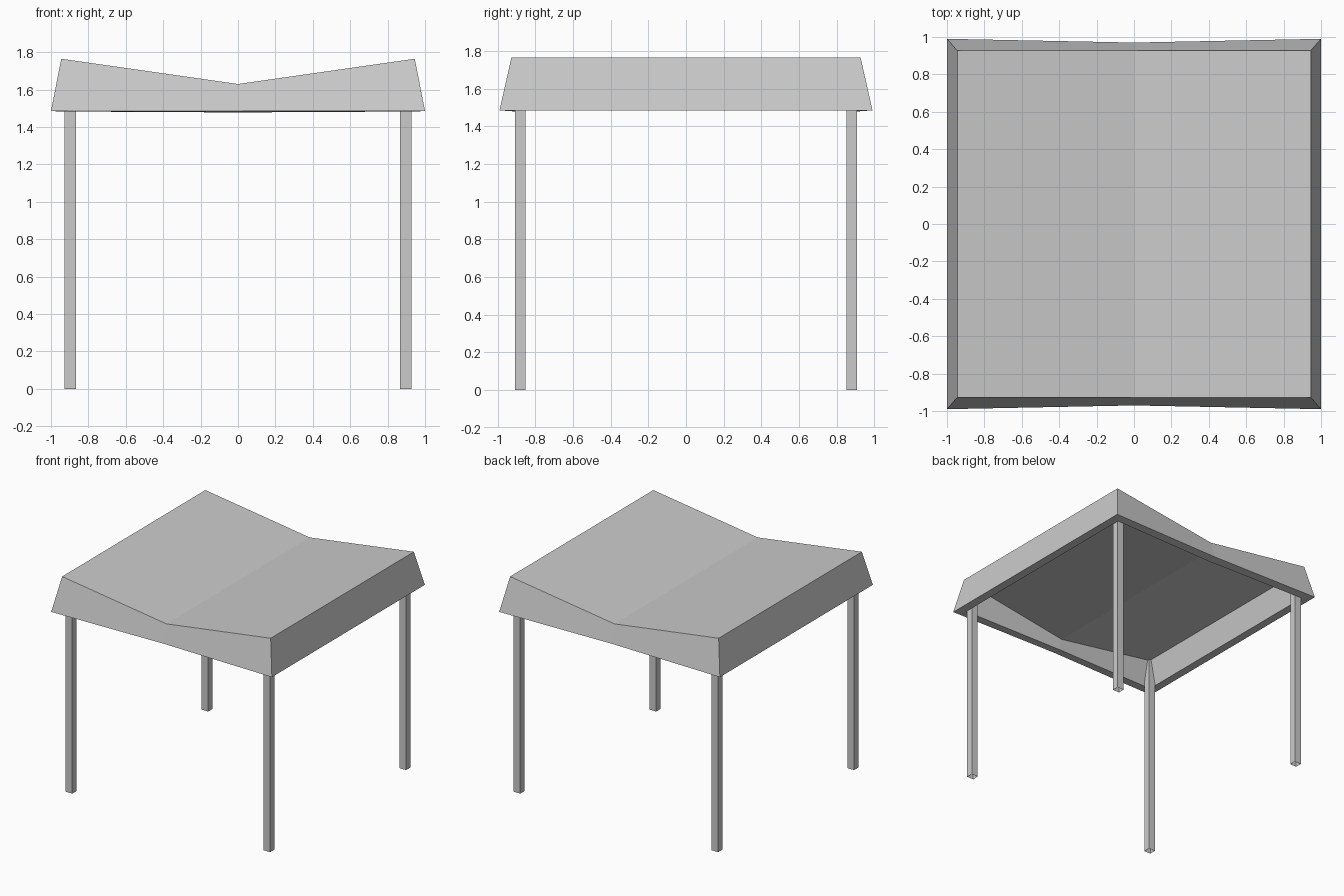
import bpy, bmesh

if "Cube" in bpy.data.objects:
    bpy.data.objects.remove(bpy.data.objects["Cube"])


def link(bm, name):
    bmesh.ops.recalc_face_normals(bm, faces=bm.faces)
    mesh = bpy.data.meshes.new(name)
    bm.to_mesh(mesh)
    bm.free()
    obj = bpy.data.objects.new(name, mesh)
    bpy.context.collection.objects.link(obj)
    return obj


def canopy_skin(bm, edge, valley):
    """Open-bottomed skin; each section is (x, y, z) of its skirt, then its roof line."""
    mirrored = [(-x, y, z) for x, y, z in edge]
    rows = []
    for skirt, roof in (mirrored, valley, edge):
        rows.append([bm.verts.new((p[0], s * p[1], p[2]))
                     for s, p in ((-1, skirt), (-1, roof), (1, roof), (1, skirt))])
    for a, b in zip(rows, rows[1:]):
        for i in range(3):
            bm.faces.new((a[i], a[i + 1], b[i + 1], b[i]))
    for end in (rows[0], rows[-1]):
        bm.faces.new(end)
    # Bottom outline, in order around the skirt
    return [r[0] for r in rows] + [r[3] for r in reversed(rows)]


# Butterfly canopy: outer skin, inner skin and the bottom rim joining them
bm = bmesh.new()
outer = canopy_skin(bm, [(1.0, 0.99, 1.485), (0.945, 0.927, 1.765)],
                    [(0, 0.97, 1.485), (0, 0.927, 1.63)])
inner = canopy_skin(bm, [(0.93, 0.915, 1.483), (0.888, 0.868, 1.697)],
                    [(0, 0.897, 1.478), (0, 0.873, 1.56)])
n = len(outer)
for i in range(n):
    j = (i + 1) % n
    bm.faces.new((outer[i], outer[j], inner[j], inner[i]))
link(bm, "canopy")

# Four hollow square posts running up to the canopy ceiling
for sx, side in ((-1, "left"), (1, "right")):
    for sy, end in ((-1, "front"), (1, "back")):
        bm = bmesh.new()
        bmesh.ops.create_cube(bm, size=1)
        bmesh.ops.scale(bm, vec=(0.06, 0.055, 1.70), verts=bm.verts)
        bmesh.ops.translate(bm, vec=(sx * 0.897, sy * 0.88, 0.85), verts=bm.verts)
        bm.normal_update()
        caps = [f for f in bm.faces if abs(f.normal.z) > 0.9]
        bmesh.ops.delete(bm, geom=caps, context='FACES_ONLY')
        link(bm, f"{end}_{side}_post")
